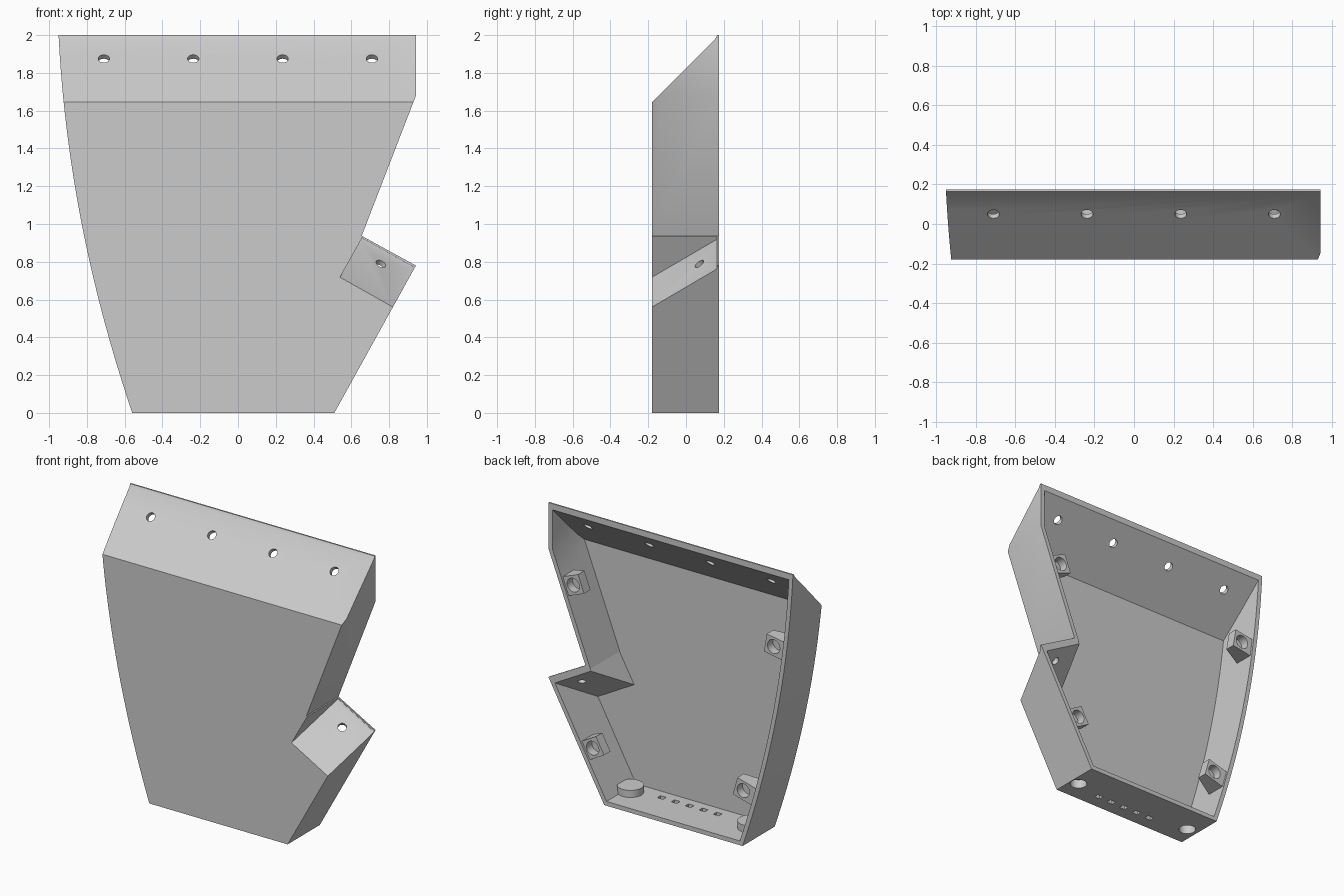
import bpy, bmesh, math
from mathutils import Vector

if "Cube" in bpy.data.objects:
    bpy.data.objects.remove(bpy.data.objects["Cube"])

X, Y, Z = Vector((1, 0, 0)), Vector((0, 1, 0)), Vector((0, 0, 1))
FRONT, BACK, WALL = -0.18, 0.175, 0.03

grey = bpy.data.materials.new("light grey")
grey.use_nodes = True
colour = (0.6, 0.6, 0.6, 1)
grey.diffuse_color = colour
grey.node_tree.nodes["Principled BSDF"].inputs["Base Color"].default_value = colour


def prism(name, pts, origin, u, v, depth):
    """Extrude a flat profile, drawn on axes u and v, along depth."""
    bm = bmesh.new()
    a = [bm.verts.new(origin + p * u + q * v) for p, q in pts]
    b = [bm.verts.new(vert.co + depth) for vert in a]
    bm.faces.new(a)
    bm.faces.new(b[::-1])
    for i in range(len(a)):
        j = (i + 1) % len(a)
        bm.faces.new((a[j], a[i], b[i], b[j]))
    bmesh.ops.recalc_face_normals(bm, faces=bm.faces)
    mesh = bpy.data.meshes.new(name)
    bm.to_mesh(mesh)
    bm.free()
    mesh.materials.append(grey)
    obj = bpy.data.objects.new(name, mesh)
    bpy.context.collection.objects.link(obj)
    return obj


def cylinder(name, centre, axis, radius, depth, sides=32):
    """Cylinder starting at centre and running along axis."""
    u = axis.orthogonal().normalized()
    v = axis.cross(u).normalized()
    ring = [(radius * math.cos(math.tau * i / sides), radius * math.sin(math.tau * i / sides))
            for i in range(sides)]
    return prism(name, ring, centre, u, v, axis.normalized() * depth)


def cut(target, tool):
    """Subtract tool from target, then discard the tool."""
    mod = target.modifiers.new("cut", "BOOLEAN")
    mod.operation, mod.solver, mod.object = "DIFFERENCE", "EXACT", tool
    with bpy.context.temp_override(object=target, active_object=target):
        bpy.ops.object.modifier_apply(modifier=mod.name)
    bpy.data.objects.remove(tool)


def inset(pts, dist):
    """Offset a counter-clockwise polygon inward."""
    lines = []
    for i, p in enumerate(pts):
        p, q = Vector(p), Vector(pts[(i + 1) % len(pts)])
        d = (q - p).normalized()
        lines.append((p + dist * Vector((-d.y, d.x)), d))
    out = []
    for i, (p, d) in enumerate(lines):
        p0, d0 = lines[i - 1]
        cross = d0.x * d.y - d0.y * d.x
        w = p - p0
        out.append(p0 + d0 * ((w.x * d.y - w.y * d.x) / cross))
    return out


def slope_tool(origin, rise, depth, gradient, lip):
    """Wedge that shaves a sloping face; lip leaves a thin rim at the back."""
    def s(y):
        return (y - FRONT) * gradient
    if lip:
        pts = [(s(-0.3), -0.3), (s(0.155), 0.155), (s(0.165) + 0.008, 0.165), (0.7, 0.165), (0.7, -0.3)]
    else:
        k = WALL * math.hypot(1, gradient)
        pts = [(s(-0.3) - k, -0.3), (s(0.35) - k, 0.35), (0.8, 0.35), (0.8, -0.3)]
    return prism("slope_tool", pts, origin, rise, Y, depth)


def curve_x(z):
    w = 2 - z
    return -0.95 + 0.0723 * w * w + 0.0504 * w


# Outline of the panel with one bowed side
STEPS = 20
outline = [(0.51, 0), (0.942, 0.78), (0.655, 0.937), (0.942, 1.68), (0.942, 2)]
outline += [(curve_x(2 - 2 * i / STEPS), 2 - 2 * i / STEPS) for i in range(STEPS + 1)]

# Notch frame: edge runs along the ledge, rise runs up its slope
corner = Vector((0.54, 0, 0.718))
edge = Vector((0.872, 0, -0.49))
rise = Vector((0.49, 0, 0.872))
TOP = Vector((-1.2, 0, 1.645))

# Outer body and inner cavity share the same shaping
shell = prism("panel_shell", outline, Y * FRONT, X, Z, Y * (BACK - FRONT))
cavity = prism("cavity", inset(outline, WALL), Y * (FRONT + WALL), X, Z, Y * 0.5)
for body, lip in ((shell, True), (cavity, False)):
    start = 0 if lip else -WALL
    cut(body, slope_tool(TOP, Z, X * 2.4, 1.0, lip))
    cut(body, slope_tool(corner + edge * start, rise, edge * 0.6, 0.67, lip))

# Screw bosses on the side walls: x, z, and direction to the wall
bosses = [(0.76, 1.465, Vector((0.93, 0, -0.36))), (0.61, 0.365, Vector((0.87, 0, -0.49))),
          (-0.79, 1.45, Vector((-0.98, 0, -0.17))), (-0.555, 0.38, Vector((-0.96, 0, -0.27)))]
for x, z, out in bosses:
    side = out.cross(Y).normalized()
    profile = [(-0.065, 0.16), (0.14, 0.16), (0.14, 0.0), (-0.065, 0.09)]
    cut(cavity, prism("boss", profile, Vector((x, 0, z)) - side * 0.065, out, Y, side * 0.13))

# Round magnet seats on the floor
seats = [Vector((0.45, -0.03, 0)), Vector((-0.48, -0.03, 0))]
for seat in seats:
    cut(cavity, cylinder("seat", seat - Z * 0.1, Z, 0.085, 0.18))

cut(shell, cavity)

# Holes in bosses, seats and floor
for x, z, out in bosses:
    cut(shell, cylinder("boss_hole", Vector((x, 0.1, z)), Y, 0.048, 0.2))
for seat in seats:
    cut(shell, cylinder("seat_hole", seat - Z * 0.1, Z, 0.055, 0.16))
for i in range(5):
    square = [(-0.022, -0.018), (0.022, -0.018), (0.022, 0.018), (-0.022, 0.018)]
    cut(shell, prism("slot", square, Vector((0.24 - 0.108 * i, -0.075, -0.1)), X, Y, Z * 0.16))

# Screw holes through the top slope and the notch ledge
normal = Vector((0, -1, 1)).normalized()
for i in range(4):
    cut(shell, cylinder("hole", Vector((-0.71 + 0.473 * i, 0.05, 1.875)) - normal * 0.1, normal, 0.03, 0.2))
ledge_normal = (rise - Y * 0.67).normalized()
cut(shell, cylinder("hole", Vector((0.757, 0.07, 0.79)) - ledge_normal * 0.1, ledge_normal, 0.028, 0.2))

# Smooth the bowed wall and bores, keep real edges crisp
bpy.ops.object.select_all(action="DESELECT")
shell.select_set(True)
bpy.context.view_layer.objects.active = shell
bpy.ops.object.shade_smooth_by_angle(angle=math.radians(25))
